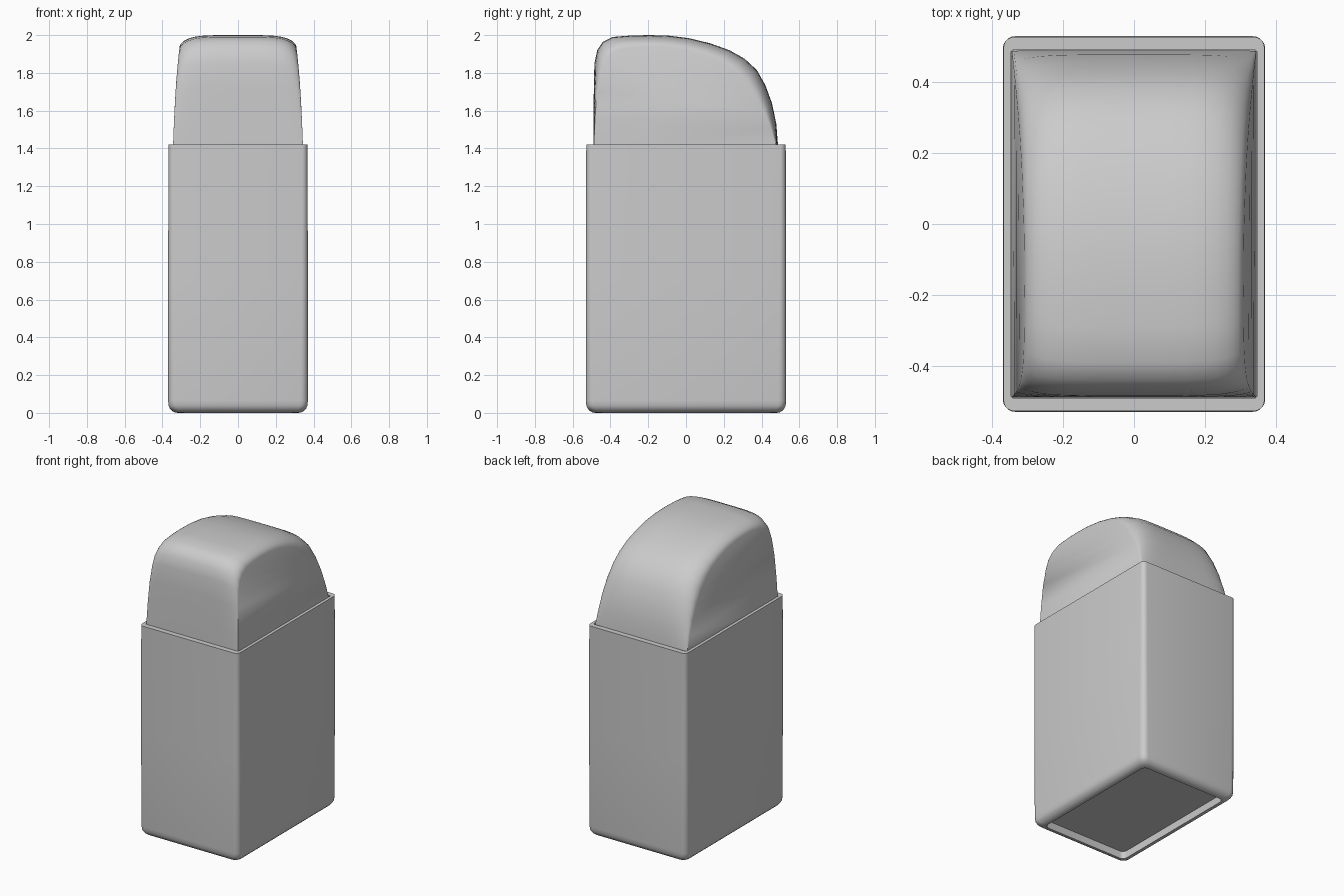
import bpy, bmesh, math

if "Cube" in bpy.data.objects:
    bpy.data.objects.remove(bpy.data.objects["Cube"])


def finish(name, bm):
    bmesh.ops.recalc_face_normals(bm, faces=bm.faces)
    me = bpy.data.meshes.new(name)
    bm.to_mesh(me)
    bm.free()
    ob = bpy.data.objects.new(name, me)
    bpy.context.collection.objects.link(ob)
    bpy.ops.object.select_all(action='DESELECT')
    bpy.context.view_layer.objects.active = ob
    ob.select_set(True)
    bpy.ops.object.shade_smooth_by_angle(angle=math.radians(40))
    return ob


def rounded_ring(bm, hx, hy, r, z, n=5):
    ring = []
    for k, (sx, sy) in enumerate([(1, 1), (-1, 1), (-1, -1), (1, -1)]):
        for i in range(n + 1):
            a = math.pi / 2 * (k + i / n)
            ring.append(bm.verts.new((sx * (hx - r) + r * math.cos(a),
                                      sy * (hy - r) + r * math.sin(a), z)))
    return ring


def bridge(bm, a, b, closed=True):
    n = len(a)
    for i in range(n if closed else n - 1):
        j = (i + 1) % n
        bm.faces.new((a[i], a[j], b[j], b[i]))


# Sleeve: thin wall, bottom edge rolled inward, open at both ends
bm = bmesh.new()
levels = [(.348, .493, .012, .06), (.348, .493, .012, 1.42),
          (.368, .528, .03, 1.42), (.37, .53, .035, .7), (.37, .53, .04, .065)]
for i in range(1, 6):
    a = math.pi / 2 * i / 5
    d = .05 * (1 - math.cos(a))
    levels.append((.37 - d, .53 - d, .04, .055 * (1 - math.sin(a))))
levels.append((.315, .475, .03, .0))
levels.append((.315, .475, .03, .06))
rings = [rounded_ring(bm, *l) for l in levels]
for a, b in zip(rings, rings[1:] + rings[:1]):
    bridge(bm, a, b)
finish("sleeve", bm)

# Eraser block: side profiles (y, z) at the middle and at the side edge
middle = [(-.49, .05), (-.49, 1.38), (-.49, 1.55), (-.488, 1.72), (-.485, 1.85), (-.47, 1.92),
          (-.44, 1.965), (-.39, 1.99), (-.29, 1.998), (-.19, 2.0), (-.09, 1.997),
          (.02, 1.983), (.13, 1.956), (.23, 1.92), (.31, 1.875), (.375, 1.815),
          (.42, 1.735), (.455, 1.64), (.478, 1.53), (.49, 1.38), (.49, .05)]
edge = [(-.49, .05), (-.49, 1.38), (-.482, 1.55), (-.472, 1.70), (-.455, 1.80), (-.435, 1.86),
        (-.40, 1.90), (-.35, 1.925), (-.27, 1.937), (-.19, 1.94), (-.10, 1.937),
        (-.01, 1.925), (.08, 1.90), (.17, 1.865), (.24, 1.82), (.305, 1.76),
        (.36, 1.685), (.41, 1.595), (.45, 1.5), (.488, 1.38), (.49, .05)]


def half_width(z):
    t = max(0, z - 1.38) / .62
    return .345 - .022 * t - .022 * t ** 3


bm = bmesh.new()
slices = []
steps = [0, .3, .5, .65, .77, .86, .92, .96, .985, 1]
for u in [-s for s in steps[:0:-1]] + steps:
    f = 1 - (1 - abs(u) ** 5) ** .55
    row = []
    for (y0, z0), (y1, z1) in zip(middle, edge):
        y, z = y0 + (y1 - y0) * f, z0 + (z1 - z0) * f
        row.append(bm.verts.new((u * half_width(z), y, z)))
    slices.append(row)
for a, b in zip(slices, slices[1:]):
    bridge(bm, a, b)
# side faces: strips joining front and back of the profile
for s in (slices[0], slices[-1]):
    n = len(s)
    for i in range(n // 2):
        quad = [s[i], s[i + 1], s[n - 2 - i], s[n - 1 - i]]
        bm.faces.new(list(dict.fromkeys(quad)))
finish("eraser", bm)
